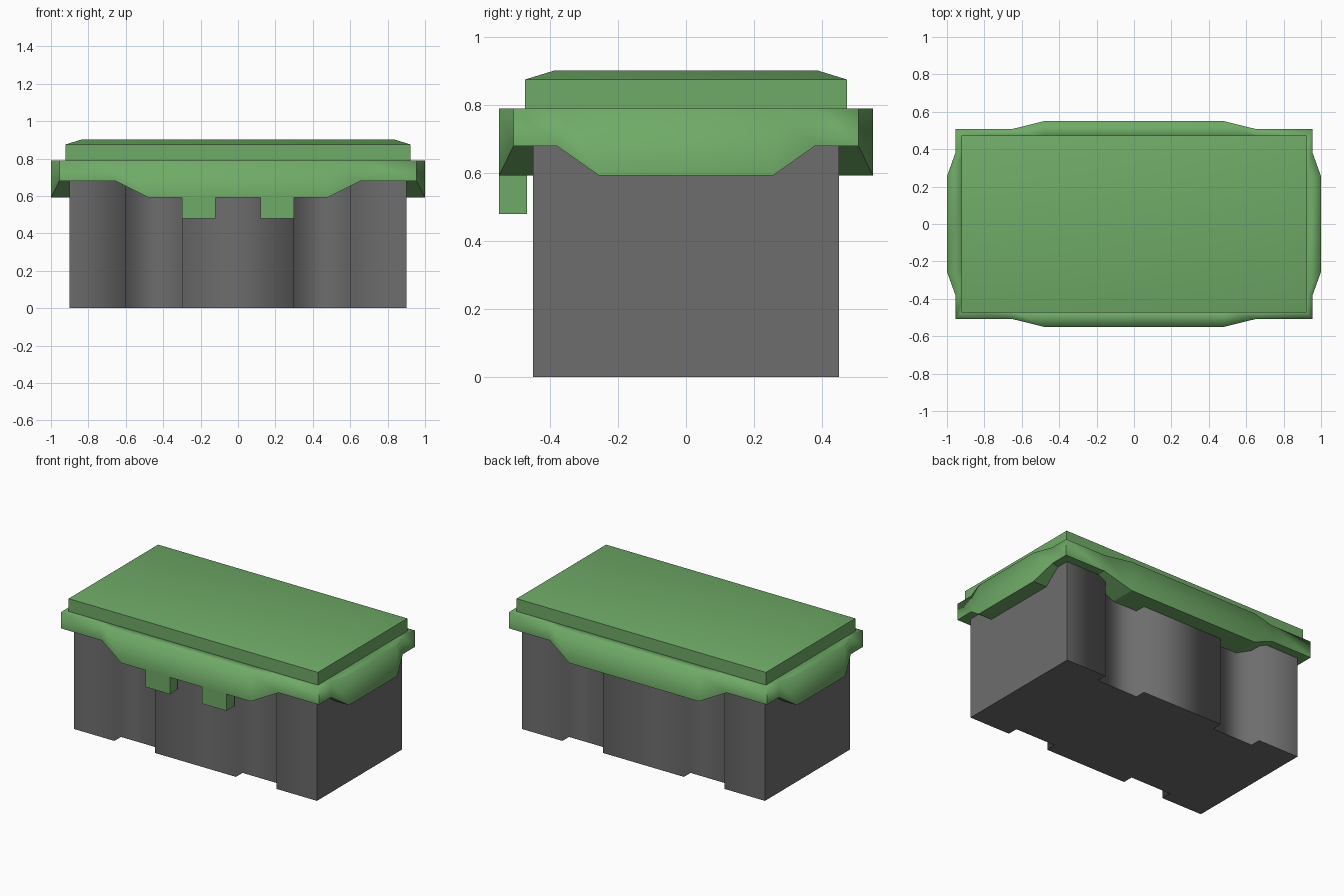
import bpy, bmesh

if "Cube" in bpy.data.objects:
    bpy.data.objects.remove(bpy.data.objects["Cube"])


def material(name, color):
    mat = bpy.data.materials.new(name)
    mat.diffuse_color = (*color, 1)
    mat.use_nodes = True
    mat.node_tree.nodes["Principled BSDF"].inputs["Base Color"].default_value = mat.diffuse_color
    return mat


green = material("lid_green", (0.16, 0.405, 0.135))
grey = material("body_dark_grey", (0.153, 0.153, 0.153))


def finish(name, bm, mat, sharp=None):
    """Make the object; with a sharp-edge test, shade smooth everywhere else."""
    bmesh.ops.recalc_face_normals(bm, faces=bm.faces[:])
    if sharp:
        for f in bm.faces:
            f.smooth = True
        for e in bm.edges:
            e.smooth = not sharp(e)
    mesh = bpy.data.meshes.new(name)
    bm.to_mesh(mesh)
    bm.free()
    obj = bpy.data.objects.new(name, mesh)
    bpy.context.collection.objects.link(obj)
    mesh.materials.append(mat)
    return obj


def around(quarter):
    """Mirror a quarter outline (+x, +y; from the y side to the x side) into a closed loop."""
    q, r = quarter, quarter[::-1]
    return (q + [(x, -y, z) for x, y, z in r if y]
            + [(-x, -y, z) for x, y, z in q] + [(-x, y, z) for x, y, z in r])


def stack(name, quarters, mat, sharp, closed=False):
    """Skin successive loops; either cap the ends or close them into a ring."""
    bm = bmesh.new()
    loops = [[bm.verts.new(p) for p in around(q)] for q in quarters]
    pairs = list(zip(loops, loops[1:]))
    if closed:
        pairs.append((loops[-1], loops[0]))
    else:
        bm.faces.new(loops[0])
        bm.faces.new(loops[-1])
    n = len(loops[0])
    for a, b in pairs:
        for i in range(n):
            j = (i + 1) % n
            bm.faces.new((a[i], a[j], b[j], b[i]))
    return finish(name, bm, mat, sharp)


def at_x(e, x):
    return all(abs(abs(v.co.x) - x) < 1e-4 for v in e.verts)


def at_y(e, y):
    return all(abs(abs(v.co.y) - y) < 1e-4 for v in e.verts)


def flat(e):
    return abs(e.verts[0].co.z - e.verts[1].co.z) < 1e-4


# Body with two recesses, softly shaded, in both the front and the back wall
wall = [(0.3, 0.45), (0.3, 0.38), (0.6, 0.38), (0.6, 0.45), (0.9, 0.45)]
stack("box_body", [[(x, y, z) for x, y in wall] for z in (0, 0.79)], grey,
      lambda e: flat(e) or at_x(e, 0.9))

# Lid rim, bulging outward and dipping in the middle of every side
outer = [(0.48, 0.55, 0.592), (0.655, 0.507, 0.68), (0.955, 0.507, 0.68),
         (0.955, 0.38, 0.68), (1.0, 0.255, 0.592)]
top_inner = [(0.48, 0.46), (0.655, 0.46), (0.91, 0.46), (0.91, 0.38), (0.91, 0.255)]
low_inner = [(0.48, 0.37), (0.655, 0.37), (0.88, 0.37), (0.88, 0.36), (0.88, 0.255)]


def rim_sharp(e):
    corner = at_x(e, 0.955) and at_y(e, 0.507)
    low = all(v.co.z < 0.7 for v in e.verts)
    return corner or low


# Ledge and outer wall share soft normals, the underside stays crisp
stack("lid_rim", [
    outer,
    [(x, y, 0.79) for x, y, z in outer],
    [(x, y, 0.79) for x, y in top_inner],
    [(x, y, o[2]) for (x, y), o in zip(low_inner, outer)],
], green, rim_sharp, closed=True)

# Raised lid top with a shallow sloped border
stack("lid_top", [[(0.923, 0.473, 0.78)], [(0.923, 0.473, 0.875)],
                  [(0.835, 0.385, 0.902)]], green,
      lambda e: at_x(e, 0.923) or at_y(e, 0.473))

# Two latch tabs hanging from the front of the rim
for side, label in ((-1, "left"), (1, "right")):
    bm = bmesh.new()
    bmesh.ops.create_cube(bm, size=1)
    bmesh.ops.scale(bm, verts=bm.verts[:], vec=(0.18, 0.083, 0.13))
    bmesh.ops.translate(bm, verts=bm.verts[:], vec=(0.21 * side, -0.5085, 0.545))
    finish("latch_" + label, bm, green)
